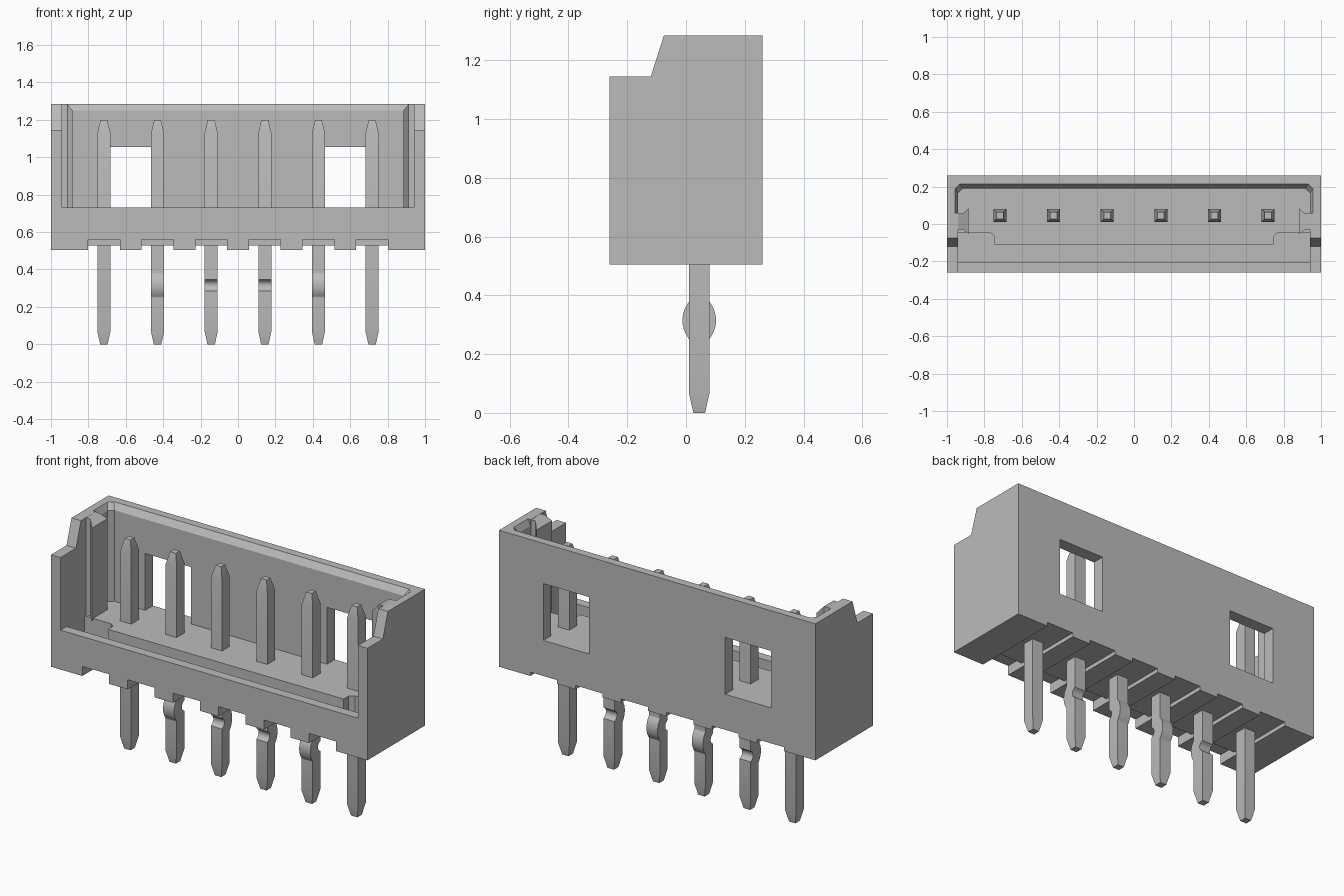
import bpy, bmesh, math

cube = bpy.data.objects.get("Cube")
if cube:
    bpy.data.objects.remove(cube, do_unlink=True)

grey = bpy.data.materials.new("neutral grey")
grey.use_nodes = True
GREY = (0.5, 0.5, 0.5, 1)
grey.diffuse_color = GREY
grey.node_tree.nodes["Principled BSDF"].inputs["Base Color"].default_value = GREY


def loft(name, rings):
    """Skin a stack of equal-length point rings and cap both ends."""
    bm = bmesh.new()
    loops = [[bm.verts.new(p) for p in ring] for ring in rings]
    n = len(loops[0])
    for a, b in zip(loops, loops[1:]):
        for i in range(n):
            j = (i + 1) % n
            bm.faces.new((a[i], a[j], b[j], b[i]))
    bm.faces.new(loops[0][::-1])
    bm.faces.new(loops[-1])
    bmesh.ops.recalc_face_normals(bm, faces=bm.faces)
    mesh = bpy.data.meshes.new(name)
    bm.to_mesh(mesh)
    bm.free()
    mesh.materials.append(grey)
    obj = bpy.data.objects.new(name, mesh)
    bpy.context.collection.objects.link(obj)
    return obj


def plan(name, pts, z0, z1):
    return loft(name, [[(x, y, z) for x, y in pts] for z in (z0, z1)])


def box(name, x0, x1, y0, y1, z0, z1):
    return plan(name, [(x0, y0), (x1, y0), (x1, y1), (x0, y1)], z0, z1)


def mirrored(half):
    """Close a right-hand outline with its mirror image."""
    return half + [(-x, y) for x, y in reversed(half)]


def cut(target, cutter):
    cutter.hide_render = True
    mod = target.modifiers.new("cut", "BOOLEAN")
    mod.operation = "DIFFERENCE"
    mod.solver = "EXACT"
    mod.object = cutter
    bpy.context.view_layer.objects.active = target
    bpy.ops.object.modifier_apply(modifier=mod.name)
    bpy.data.objects.remove(cutter, do_unlink=True)


PITCH = 0.2868
PIN_X = [(i - 2.5) * PITCH for i in range(6)]
BASE, FLOOR, TOP = 0.505, 0.73, 1.285

# Housing: stepped side profile swept across the width
side = [(-0.26, BASE), (0.26, BASE), (0.26, TOP), (-0.075, TOP),
        (-0.12, 1.145), (-0.26, 1.145)]
housing = loft("housing", [[(x, y, z) for y, z in side] for x in (-1, 1)])

# Open-fronted cavity with clipped rear corners
cut(housing, plan("cavity_cutter", mirrored(
    [(0.94, -0.4), (0.94, 0.165), (0.915, 0.19)]), FLOOR, 1.6))


# Lead-in chamfer around the rear rim
def rim(grow, z):
    pts = mirrored([(0.94 + grow, 0.06), (0.94 + grow, 0.165 + grow * 1.3),
                    (0.915 + grow, 0.19 + grow * 1.3)])
    return [(x, y, z) for x, y in pts]


cut(housing, loft("rim_cutter", [rim(0, 1.25), rim(0.018, TOP), rim(0.018, 1.5)]))

# Trough behind the low front wall, wider at both ends
cut(housing, plan("trough_cutter", mirrored(
    [(0.94, -0.205), (0.94, -0.045), (0.77, -0.045), (0.745, -0.065),
     (0.745, -0.11)]), 0.63, 0.9))

# Rear windows
for s in (-1, 1):
    x0, x1 = sorted((s * 0.43, s * 0.72))
    cut(housing, box("window_cutter", x0, x1, 0.1, 0.4, FLOOR, 1.055))

# Channels under each pin, deeper at the front
for x in PIN_X:
    cut(housing, box("channel_cutter", x - 0.085, x + 0.085, -0.5, 0.5, 0.4, 0.527))
    cut(housing, box("notch_cutter", x - 0.085, x + 0.085, -0.5, -0.15, 0.4, 0.56))

# Flared guide ribs on the end walls, with sloped tips
for s, label in ((1, "left"), (-1, "right")):
    outline = [(0.96, -0.03), (0.912, -0.03), (0.885, -0.055),
               (0.885, 0.085), (0.912, 0.057), (0.96, 0.057)]
    low = [(s * x, y, FLOOR - 0.01) for x, y in outline]
    high = [(s * x, y, 1.25 if x < 0.9 else TOP - 0.001) for x, y in outline]
    loft(label + "_guide_rib", [low, high])

# Contact pins
HALF, PIN_Y = 0.035, 0.045
KINK_Z, R_OUT = 0.315, 0.1
R_IN = R_OUT - 2 * HALF


def pin(name, x, kink):
    """Square pin with tapered ends; kink is -1 front, 1 back, 0 straight."""
    # each station: z, half width, near-side y offset, far-side y offset
    stations = [(0, 0.02, -0.02, 0.02), (0.068, HALF, -HALF, HALF)]
    if kink:
        centre = HALF + 0.022 - R_OUT
        for i in range(33):
            d = -0.07 + 0.14 * i / 32
            outer = max(HALF, centre + math.sqrt(R_OUT ** 2 - d * d))
            inner = max(-HALF, centre + math.sqrt(max(0, R_IN ** 2 - d * d)))
            a, b = sorted((kink * outer, kink * inner))
            stations.append((KINK_Z + d, HALF, a, b))
    stations += [(1.13, HALF, -HALF, HALF), (1.2, 0.018, -0.018, 0.018)]
    rings = [[(x - h, PIN_Y + a, z), (x + h, PIN_Y + a, z),
              (x + h, PIN_Y + b, z), (x - h, PIN_Y + b, z)]
             for z, h, a, b in stations]
    obj = loft(name, rings)
    bpy.ops.object.select_all(action="DESELECT")
    obj.select_set(True)
    bpy.context.view_layer.objects.active = obj
    bpy.ops.object.shade_smooth_by_angle(angle=math.radians(28))


for i, (x, kink) in enumerate(zip(PIN_X, (0, -1, 1, 1, -1, 0))):
    pin("contact_pin_%d" % (i + 1), x, kink)
